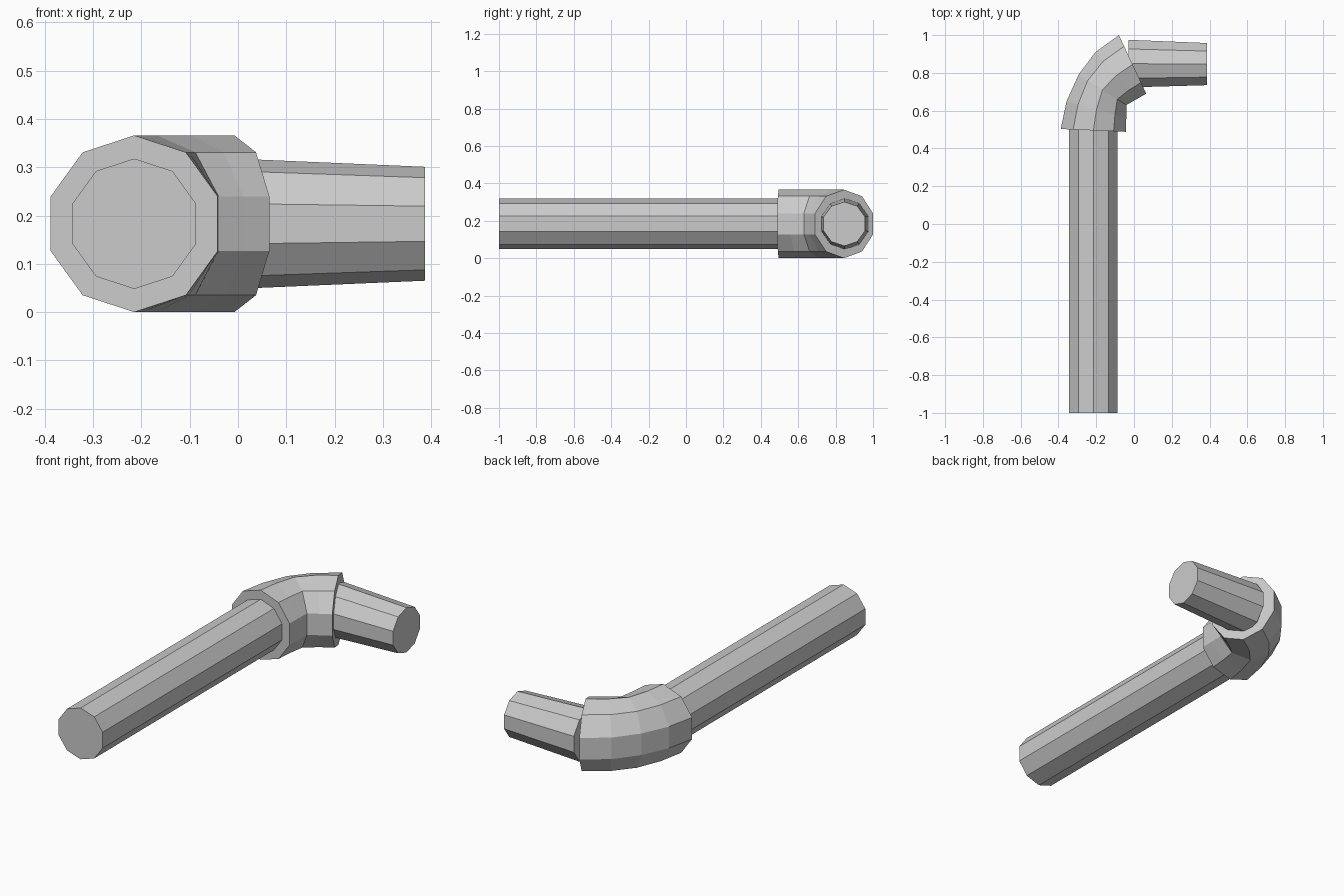
import bpy, math

if "Cube" in bpy.data.objects:
    bpy.data.objects.remove(bpy.data.objects["Cube"])

SIDES = 10
ZC = 0.183


def loft(name, rings):
    """Loft decagon rings; each ring = (outer xy, inner xy, half height)."""
    verts, faces = [], []
    for (ox, oy), (ix, iy), r in rings:
        # the side points sit on the decagon's vertical flats
        k = math.cos(math.pi / SIDES)
        cx, cy = (ox + ix) / 2, (oy + iy) / 2
        ux, uy = (ix - ox) / 2 / k, (iy - oy) / 2 / k
        for j in range(SIDES):
            a = math.pi / 2 + j * math.tau / SIDES
            c = math.cos(a)
            verts.append((cx + ux * c, cy + uy * c, ZC + r * math.sin(a)))
    n = len(rings)
    for i in range(n - 1):
        for j in range(SIDES):
            a, b = i * SIDES + j, i * SIDES + (j + 1) % SIDES
            faces.append((a, b, b + SIDES, a + SIDES))
    faces.append(tuple(reversed(range(SIDES))))
    faces.append(tuple(range((n - 1) * SIDES, n * SIDES)))
    mesh = bpy.data.meshes.new(name)
    mesh.from_pydata(verts, [], [f[::-1] for f in faces])
    mesh.update()
    obj = bpy.data.objects.new(name, mesh)
    bpy.context.collection.objects.link(obj)
    return obj


# Long straight tube along y
loft("long_tube", [((-0.343, y), (-0.087, y), 0.135) for y in (-1.0, 0.51)])

# Wider elbow collar, bulging on the outside of the bend
loft("elbow", [
    ((-0.388, 0.503), (-0.042, 0.488), 0.183),
    ((-0.357, 0.650), (-0.041, 0.559), 0.183),
    ((-0.294, 0.790), (-0.040, 0.630), 0.183),
    ((-0.204, 0.910), (0.012, 0.660), 0.183),
    ((-0.080, 1.000), (0.065, 0.690), 0.183),
])

# Short tapered outlet along x
loft("short_tube", [
    ((-0.03, 0.975), (-0.03, 0.723), 0.136),
    ((0.387, 0.958), (0.387, 0.735), 0.118),
])

# Make all face normals point outward
import bmesh
for obj in bpy.context.collection.objects:
    bm = bmesh.new()
    bm.from_mesh(obj.data)
    bmesh.ops.recalc_face_normals(bm, faces=bm.faces[:])
    bm.to_mesh(obj.data)
    bm.free()
